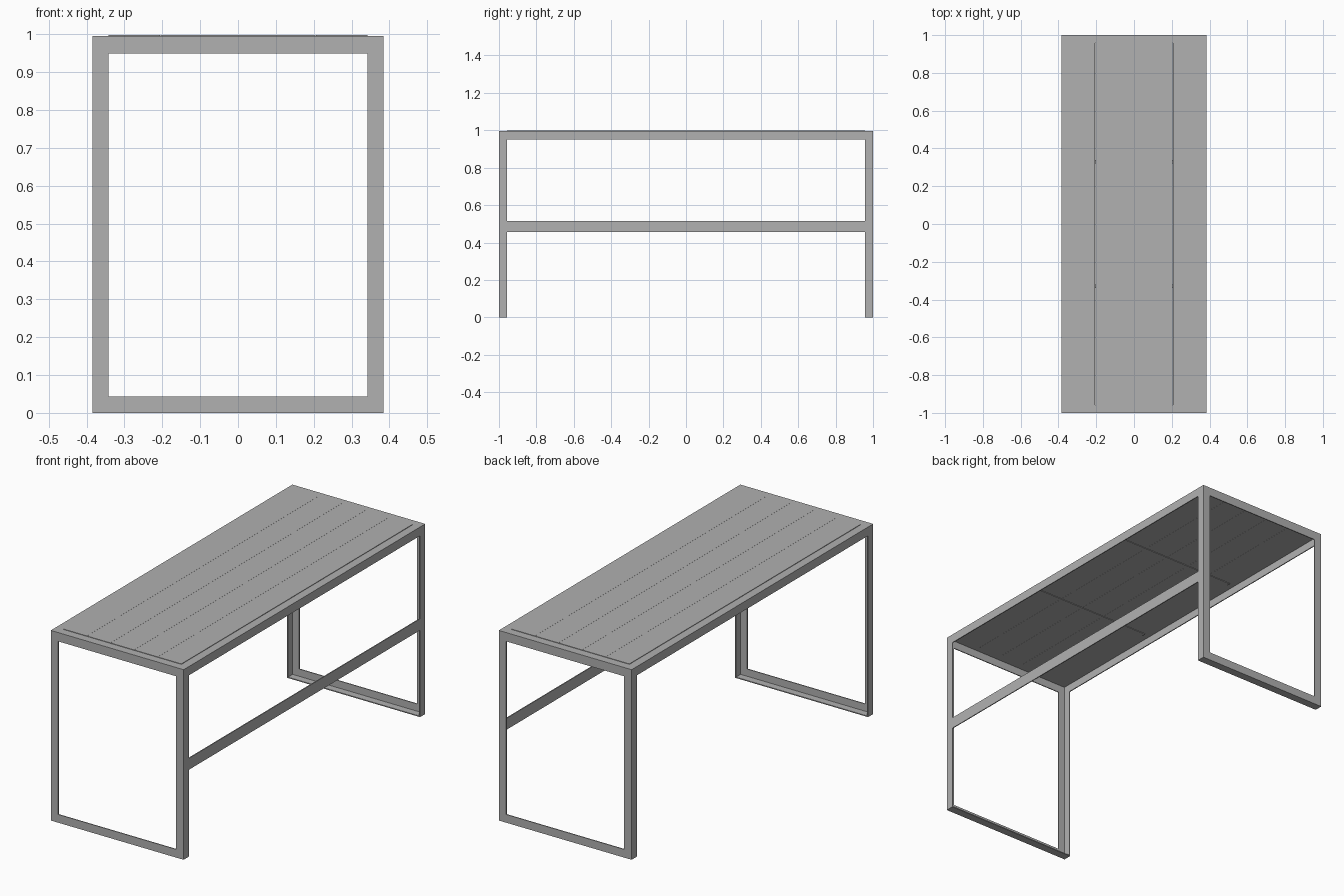
import bpy, bmesh

if "Cube" in bpy.data.objects:
    bpy.data.objects.remove(bpy.data.objects["Cube"])

W, D, TOP = 0.385, 1.0, 0.996   # half width, half length, frame top
L, T = 0.043, 0.005             # angle-iron leg length and thickness
ANGLE = [(0, 0), (L, 0), (L, T), (T, T), (T, L), (0, L)]

# Dark grey finish shared by every part
grey = bpy.data.materials.new("dark_grey")
grey.diffuse_color = (0.44, 0.44, 0.44, 1)
grey.use_nodes = True
grey.node_tree.nodes["Principled BSDF"].inputs["Base Color"].default_value = grey.diffuse_color


def sweep(name, rings, closed=False):
    """Skin a list of mitred profile rings."""
    bm = bmesh.new()
    vs = [[bm.verts.new(p) for p in ring] for ring in rings]
    n = len(rings[0])
    for i in range(len(vs) if closed else len(vs) - 1):
        a, b = vs[i], vs[(i + 1) % len(vs)]
        for j in range(n):
            k = (j + 1) % n
            bm.faces.new((a[j], a[k], b[k], b[j]))
    if not closed:
        bm.faces.new(vs[0])
        bm.faces.new(vs[-1])
    bmesh.ops.recalc_face_normals(bm, faces=bm.faces)
    return finish(name, bm)


def finish(name, bm):
    me = bpy.data.meshes.new(name)
    bm.to_mesh(me)
    bm.free()
    me.materials.append(grey)
    ob = bpy.data.objects.new(name, me)
    bpy.context.collection.objects.link(ob)
    return ob


def box(name, x0, x1, y0, y1, z0, z1):
    bm = bmesh.new()
    bmesh.ops.create_cube(bm, size=1)
    for v in bm.verts:
        v.co = ((x0 + x1) / 2 + v.co.x * (x1 - x0),
                (y0 + y1) / 2 + v.co.y * (y1 - y0),
                (z0 + z1) / 2 + v.co.z * (z1 - z0))
    return finish(name, bm)


# U-shaped end frames of angle iron, mitred at the floor
for name, s in (("front_leg_frame", -1), ("back_leg_frame", 1)):
    sweep(name, [[(sx * (W - u), s * (D - v), z if z else u) for u, v in ANGLE]
                 for sx, z in ((-1, 0.95), (-1, 0), (1, 0), (1, 0.95))])

# Mitred angle-iron frame around the top
RAIL = [(0, 0), (L, 0), (L, T), (T, T), (T, L + 0.003), (0, L + 0.003)]
sweep("top_frame", [[(sx * (W - u), sy * (D - u), TOP - v) for u, v in RAIL]
                    for sx, sy in ((-1, -1), (1, -1), (1, 1), (-1, 1))], True)

# Five long boards set inside the top frame
w = 2 * (W - L) / 5
for i in range(5):
    x = -W + L + i * w
    box(f"top_board_{i + 1}", x + 0.0003, x + w - 0.0003, L - D, D - L, 0.988, 0.9985)

# Flat cross braces under the boards
for name, y in (("front_cross_brace", -0.33), ("back_cross_brace", 0.33)):
    box(name, L - W, W - L, y - 0.01, y + 0.01, 0.985, 0.988)

# Flat stretcher between the right-hand legs
box("side_stretcher", W - T, W, L - D, D - L, 0.455, 0.515)
